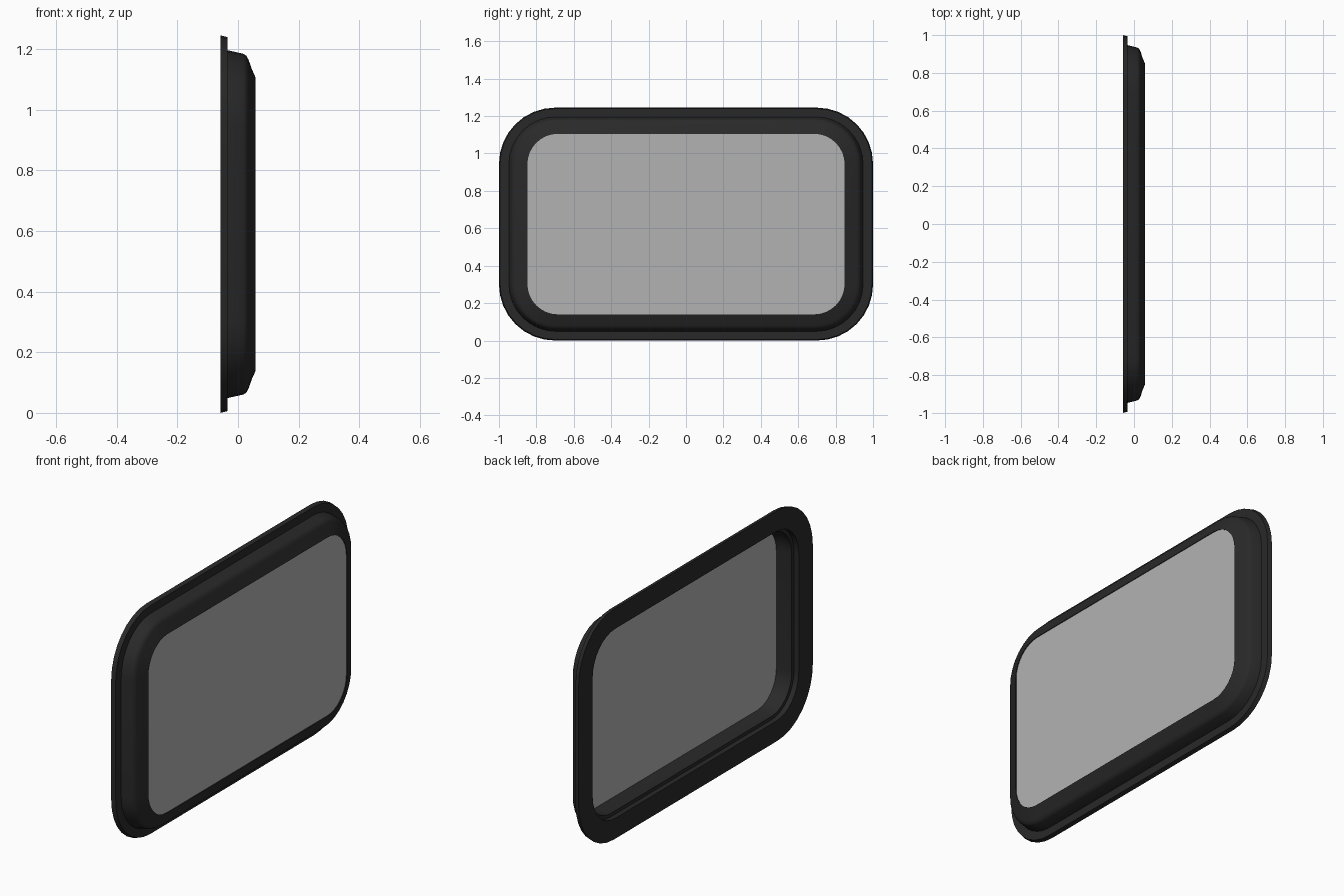
import bpy, bmesh, math

if "Cube" in bpy.data.objects:
    bpy.data.objects.remove(bpy.data.objects["Cube"])

HY, HZ, R, SEG = 1.0, 0.6225, 0.30, 8


def material(name, rgba):
    m = bpy.data.materials.new(name)
    m.diffuse_color = rgba
    m.use_nodes = True
    m.node_tree.nodes["Principled BSDF"].inputs["Base Color"].default_value = m.diffuse_color
    return m


def ring(bm, x, inset):
    """Rounded rectangle in the YZ plane, shrunk by inset."""
    hy, hz = HY - inset, HZ - inset * 0.92
    r = R - inset * 0.9
    verts = []
    for q, (sy, sz) in enumerate([(1, 1), (-1, 1), (-1, -1), (1, -1)]):
        for i in range(SEG + 1):
            a = math.pi / 2 * (q + i / SEG)
            verts.append(bm.verts.new((x, sy * (hy - r) + r * math.cos(a),
                                       HZ + sz * (hz - r) + r * math.sin(a))))
    return verts


def finish(bm, name, mat):
    me = bpy.data.meshes.new(name)
    bm.to_mesh(me)
    bm.free()
    me.materials.append(mat)
    ob = bpy.data.objects.new(name, me)
    bpy.context.collection.objects.link(ob)
    return ob


black = material("black rubber", (0.022, 0.022, 0.022, 1))
clear = material("grey glass", (0.45, 0.45, 0.45, 0.55))

# Frame: closed cross-section (x, inset) swept around the rounded rectangle
profile = [(-0.058, 0.0), (-0.035, 0.006), (-0.035, 0.053), (0.018, 0.066),
           (0.028, 0.073), (0.035, 0.088), (0.046, 0.122), (0.056, 0.146), (0.058, 0.152),
           (0.050, 0.152), (0.030, 0.140), (-0.030, 0.140), (-0.030, 0.120),
           (-0.058, 0.120)]
bm = bmesh.new()
rings = [ring(bm, x, d) for x, d in profile]
for k, a in enumerate(rings):
    b = rings[(k + 1) % len(rings)]
    for i in range(len(a)):
        j = (i + 1) % len(a)
        bm.faces.new((a[i], a[j], b[j], b[i]))
bmesh.ops.recalc_face_normals(bm, faces=bm.faces)
frame = finish(bm, "window_frame", black)
bpy.context.view_layer.objects.active = frame
frame.select_set(True)
bpy.ops.object.shade_smooth_by_angle(angle=math.radians(35))

# Glass pane just behind the front lip
bm = bmesh.new()
bm.faces.new(ring(bm, 0.054, 0.152))
finish(bm, "window_glass", clear)
